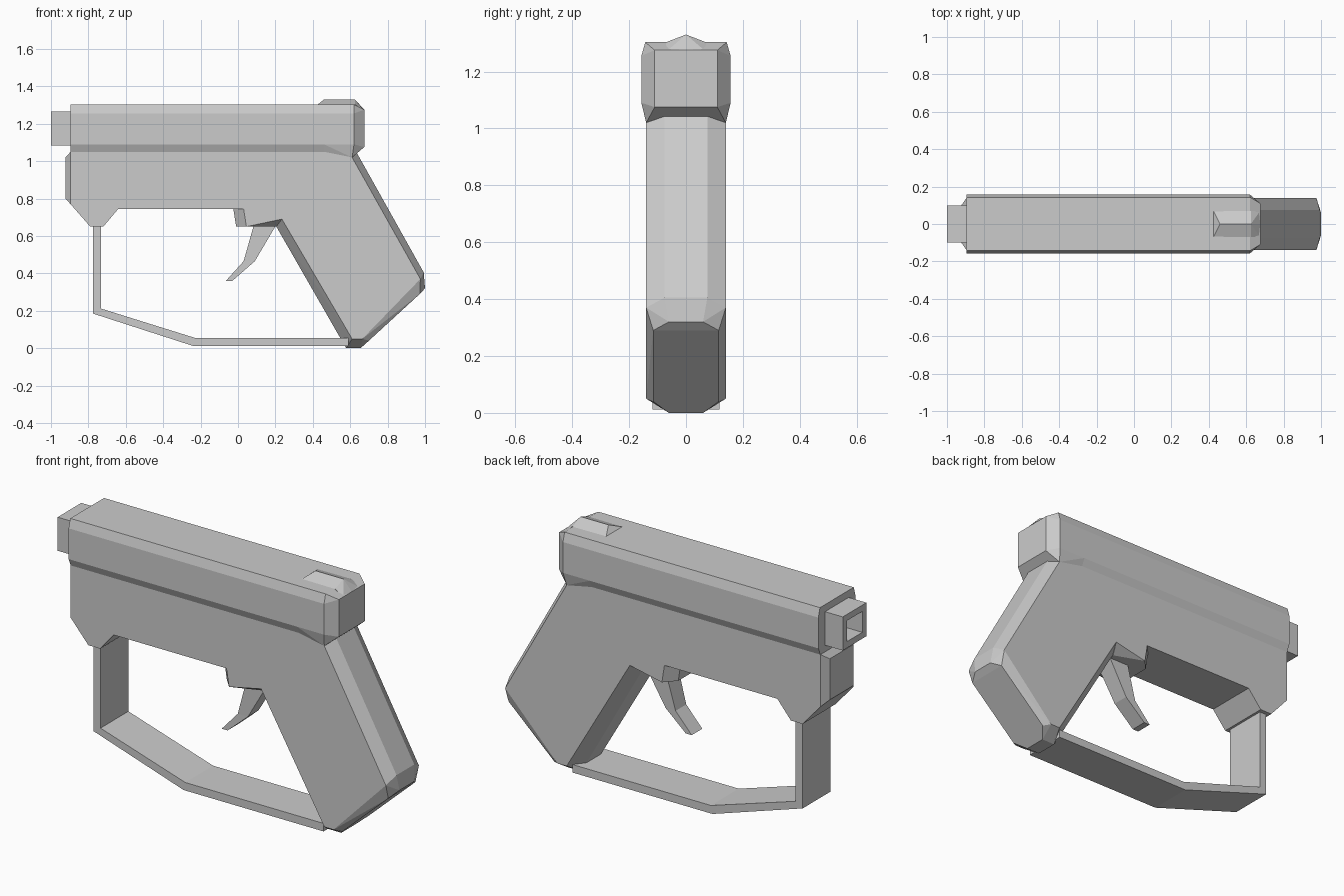
import bpy, bmesh
from mathutils import Vector

if "Cube" in bpy.data.objects:
    bpy.data.objects.remove(bpy.data.objects["Cube"])


def finish(name, bm):
    bmesh.ops.recalc_face_normals(bm, faces=bm.faces)
    me = bpy.data.meshes.new(name)
    bm.to_mesh(me)
    bm.free()
    ob = bpy.data.objects.new(name, me)
    bpy.context.collection.objects.link(ob)
    return ob


def prism(name, profile, half):
    """Extrude an x-z profile across y."""
    bm = bmesh.new()
    face = bm.faces.new([bm.verts.new((x, -half, z)) for x, z in profile])
    ext = bmesh.ops.extrude_face_region(bm, geom=[face])["geom"]
    bmesh.ops.translate(bm, vec=(0, 2 * half, 0),
                        verts=[v for v in ext if isinstance(v, bmesh.types.BMVert)])
    return finish(name, bm)


def hull(name, points):
    """Faceted convex block from (x, half width, z) points mirrored in y."""
    bm = bmesh.new()
    for x, y, z in points:
        bm.verts.new((x, y, z))
        if y:
            bm.verts.new((x, -y, z))
    res = bmesh.ops.convex_hull(bm, input=bm.verts)
    inner = [g for g in res["geom_interior"] if isinstance(g, bmesh.types.BMVert)]
    bmesh.ops.delete(bm, geom=inner, context='VERTS')
    bmesh.ops.dissolve_limit(bm, angle_limit=0.02, verts=bm.verts, edges=bm.edges)
    return finish(name, bm)


def slide_section(x, bottom, bottom_x=None):
    return [(x, .143, 1.303), (x, .157, 1.255), (x, .157, 1.09),
            (bottom_x or x, .14, bottom)]


# Upper slide and its tapered rear cap
hull("slide", slide_section(-.895, 1.05) + slide_section(.46, 1.05))
hull("slide_rear", slide_section(.46, 1.05) + slide_section(.62, 1.02, .61)
     + [(.675, .11, 1.275), (.675, .11, 1.075)])

# Ridged rear sight
hull("rear_sight", [(.425, .07, 1.302), (.46, 0, 1.33), (.625, 0, 1.33),
                    (.625, .07, 1.303), (.675, .07, 1.27), (.675, 0, 1.275)])

# Square muzzle with a recessed bore
bm = bmesh.new()
bmesh.ops.create_cube(bm, size=1)
bmesh.ops.scale(bm, vec=(.2, .2, .18), verts=bm.verts)
bmesh.ops.translate(bm, vec=(-.9, 0, 1.175), verts=bm.verts)
bm.normal_update()
front = min(bm.faces, key=lambda f: f.calc_center_median().x)
bmesh.ops.inset_region(bm, faces=[front], thickness=.048)
bore = bmesh.ops.extrude_discrete_faces(bm, faces=[front])["faces"][0]
bmesh.ops.translate(bm, vec=(.1, 0, 0), verts=bore.verts)
finish("muzzle", bm)

# Lower frame with the guard lug, and its bevelled nose
prism("frame", [(-.895, 1.05), (-.895, .77), (-.79, .65), (-.72, .65), (-.64, .745),
                (.235, .745), (.235, .69), (.61, 1.02), (.46, 1.05)], .14)
hull("frame_nose", [(-.895, .14, 1.05), (-.895, .14, .77),
                    (-.923, .1, 1.02), (-.923, .1, .80)])

# Trigger housing under the frame
hull("trigger_housing", [(.03, .14, .745), (.045, .14, .65), (.235, .14, .69),
                         (.235, .14, .745), (-.025, .08, .745), (-.01, .08, .65),
                         (.205, .08, .65)])

# Raked grip with chamfered edges
hull("grip", [(.235, .14, .69), (.61, .14, .05), (.665, .14, .05),
              (.975, .14, .37), (.61, .14, 1.02),
              (.205, .075, .65), (.578, .06, 0), (.655, .06, 0),
              (.70, .115, .04), (.972, .115, .29), (1.0, .06, .32),
              (.993, .075, .405), (.635, .075, 1.045)])

# Trigger: upper arm and swept tip
hull("trigger_arm", [(.085, .05, .66), (.205, .05, .66), (.03, .045, .465), (.09, .045, .465)])
hull("trigger_tip", [(.03, .045, .465), (.09, .045, .465), (-.065, .045, .36), (-.03, .045, .36)])

# Trigger guard strip
prism("trigger_guard", [(-.775, .655), (-.775, .185), (-.24, .012), (.59, .012),
                        (.59, .055), (-.23, .055), (-.733, .212), (-.733, .655)], .118)
